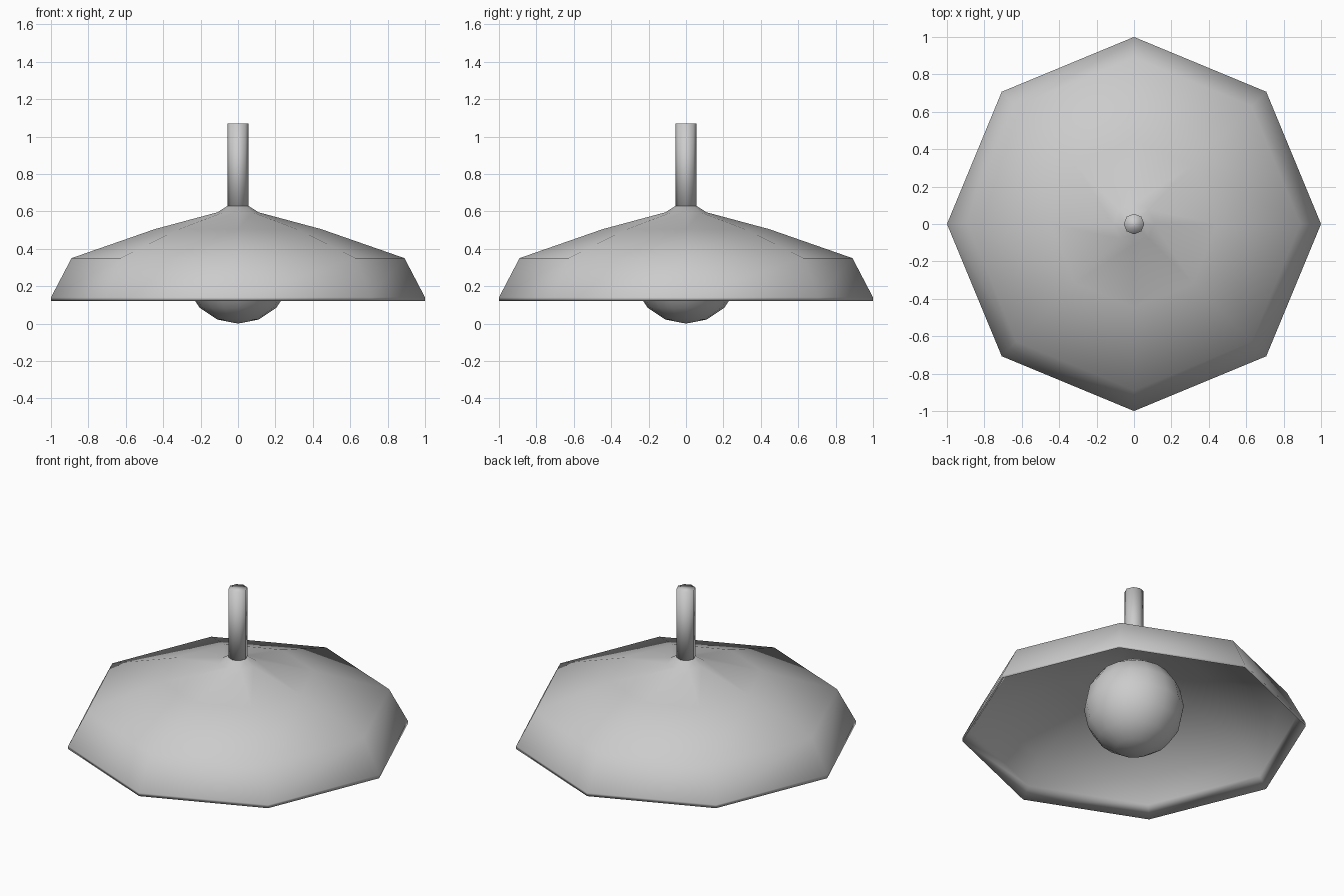
import bpy, bmesh
from math import cos, sin, pi

if "Cube" in bpy.data.objects:
    bpy.data.objects.remove(bpy.data.objects["Cube"])


def lathe(name, profile, sides, capped=False):
    """Revolve (radius, height) points round the z axis."""
    bm = bmesh.new()
    rings = []
    for r, z in profile:
        if r == 0:
            rings.append([bm.verts.new((0, 0, z))] * sides)
        else:
            rings.append([bm.verts.new((r * cos(2 * pi * i / sides),
                                        r * sin(2 * pi * i / sides), z))
                          for i in range(sides)])
    for a, b in zip(rings, rings[1:]):
        for i in range(sides):
            j = (i + 1) % sides
            quad = [a[i], a[j], b[j], b[i]]
            bm.faces.new(list(dict.fromkeys(quad)))
    if capped:
        bm.faces.new(rings[0][::-1])
        bm.faces.new(rings[-1])
    bmesh.ops.recalc_face_normals(bm, faces=bm.faces)
    for f in bm.faces:
        f.smooth = True
    mesh = bpy.data.meshes.new(name)
    bm.to_mesh(mesh)
    bm.free()
    obj = bpy.data.objects.new(name, mesh)
    bpy.context.collection.objects.link(obj)
    return obj


# octagonal shade: inner shell, lip, then outer shell
lathe("shade", [(0, 0.575), (0.10, 0.565), (0.43, 0.475), (0.86, 0.325),
                (0.95, 0.19), (1.0, 0.12), (1.0, 0.14), (0.89, 0.35),
                (0.445, 0.505), (0.11, 0.595), (0.055, 0.63), (0, 0.63)], 8)

# hanging rod
lathe("hanging_rod", [(0.055, 0.60), (0.055, 1.07)], 8, capped=True)

# round bulb
radius, centre = 0.29, 0.29
lathe("bulb", [(0 if k in (0, 8) else radius * sin(pi * k / 8),
                centre - radius * cos(pi * k / 8)) for k in range(9)], 16)
